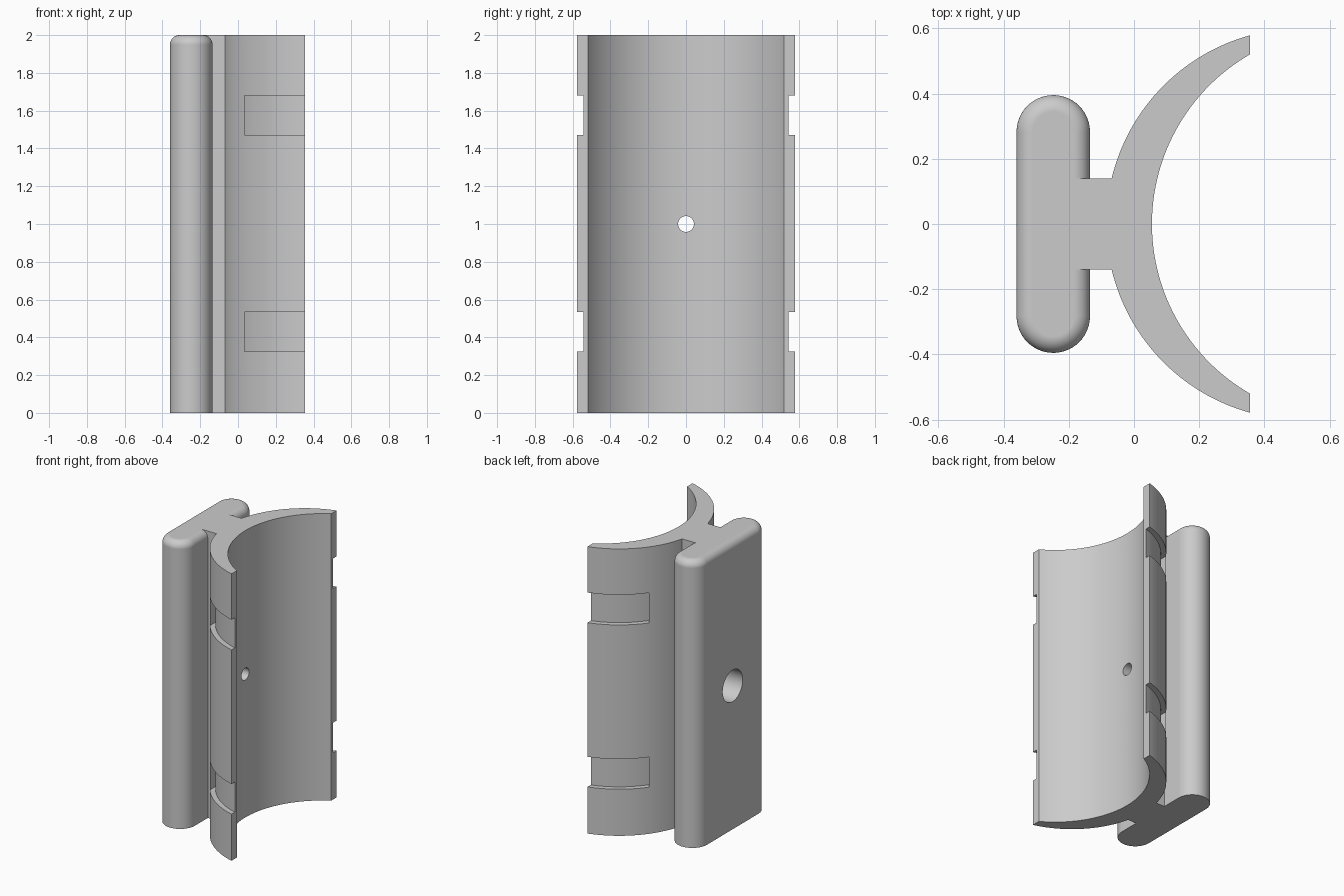
import bpy, bmesh
from math import sin, cos, pi, acos, asin, radians
from mathutils import Matrix

cube = bpy.data.objects.get("Cube")
if cube:
    bpy.data.objects.remove(cube, do_unlink=True)

grey = bpy.data.materials.new("plain grey")
grey.use_nodes = True
grey.diffuse_color = (0.6, 0.6, 0.6, 1)
grey.node_tree.nodes["Principled BSDF"].inputs["Base Color"].default_value = (0.6, 0.6, 0.6, 1)

HEIGHT = 2.0
R = 0.6              # radius of both faces of the cradle
OUT_X, IN_X = 0.515, 0.655   # centres of the outer and inner arcs
TIP_X = 0.355
NECK_Y = 0.14
PLATE_X, PLATE_R, PLATE_Y = -0.2475, 0.1125, 0.2825
FILLET = 0.05


def arc(cx, cy, r, a0, a1, n):
    return [(cx + r * cos(a0 + (a1 - a0) * i / n),
             cy + r * sin(a0 + (a1 - a0) * i / n)) for i in range(n + 1)]


def make(name, bm):
    bmesh.ops.recalc_face_normals(bm, faces=bm.faces)
    mesh = bpy.data.meshes.new(name)
    bm.to_mesh(mesh)
    bm.free()
    mesh.materials.append(grey)
    obj = bpy.data.objects.new(name, mesh)
    bpy.context.collection.objects.link(obj)
    return obj


def loft(name, layers):
    """Stack equal-length outlines, each given as (outline, z), and cap them."""
    bm = bmesh.new()
    rings = [[bm.verts.new((x, y, z)) for x, y in pts] for pts, z in layers]
    n = len(rings[0])
    for a, b in zip(rings, rings[1:]):
        for i in range(n):
            j = (i + 1) % n
            bm.faces.new((a[i], a[j], b[j], b[i]))
    bm.faces.new(rings[0])
    bm.faces.new(rings[-1])
    return make(name, bm)


def rod(name, r, x0, x1):
    bm = bmesh.new()
    place = Matrix.Translation(((x0 + x1) / 2, 0, HEIGHT / 2)) @ Matrix.Rotation(pi / 2, 4, 'Y')
    bmesh.ops.create_cone(bm, cap_ends=True, segments=48, radius1=r, radius2=r,
                          depth=x1 - x0, matrix=place)
    return make(name, bm)


def combine(target, other, operation):
    bpy.context.view_layer.objects.active = target
    mod = target.modifiers.new(operation.lower(), 'BOOLEAN')
    mod.operation, mod.object, mod.solver = operation, other, 'EXACT'
    bpy.ops.object.modifier_apply(modifier=mod.name)
    bpy.data.objects.remove(other, do_unlink=True)


# Curved cradle with its neck
tip_out = acos((TIP_X - OUT_X) / R)
tip_in = acos((TIP_X - IN_X) / R)
root = pi - asin(NECK_Y / R)
upper = arc(OUT_X, 0, R, tip_out, root, 32)
inner = arc(IN_X, 0, R, -tip_in, -2 * pi + tip_in, 64)
lower = [(x, -y) for x, y in reversed(upper)]
neck_end = PLATE_X + PLATE_R - FILLET - 0.01
profile = [(neck_end, -NECK_Y)] + lower + inner + upper + [(neck_end, NECK_Y)]
holder = loft("cradle_holder", [(profile, 0), (profile, HEIGHT)])


# Back plate with full-round ends and a filleted top rim
def stadium(r):
    return (arc(PLATE_X, PLATE_Y, r, 0, pi, 28)
            + arc(PLATE_X, -PLATE_Y, r, pi, 2 * pi, 28))


layers = [(stadium(PLATE_R), 0)]
for i in range(11):
    a = pi / 2 * i / 10
    layers.append((stadium(PLATE_R - FILLET * (1 - cos(a))),
                   HEIGHT - FILLET * (1 - sin(a))))
combine(holder, loft("back_plate", layers), 'UNION')

# Strap recesses on the outside of both wings
start, depth_r, end = 0.035, R - 0.035, 0.45
cut = arc(OUT_X, 0, depth_r, acos((start - OUT_X) / depth_r),
          acos((end - OUT_X) / depth_r), 32) + [(end, 0.9), (start, 0.9)]
for z0, z1 in ((0.325, 0.535), (1.47, 1.68)):
    for side in (1, -1):
        outline = [(x, side * y) for x, y in cut]
        combine(holder, loft("strap_cutter", [(outline, z0), (outline, z1)]), 'DIFFERENCE')

# Screw hole with a wide bore from the plate side
combine(holder, rod("screw_cutter", 0.042, -1, 1), 'DIFFERENCE')
combine(holder, rod("bore_cutter", 0.11, -1, -0.1), 'DIFFERENCE')

# Smooth curves, crisp edges
bpy.ops.object.select_all(action='DESELECT')
holder.select_set(True)
bpy.context.view_layer.objects.active = holder
bpy.ops.object.shade_smooth_by_angle(angle=radians(25))
weighted = holder.modifiers.new("weighted normals", 'WEIGHTED_NORMAL')
weighted.keep_sharp = True
